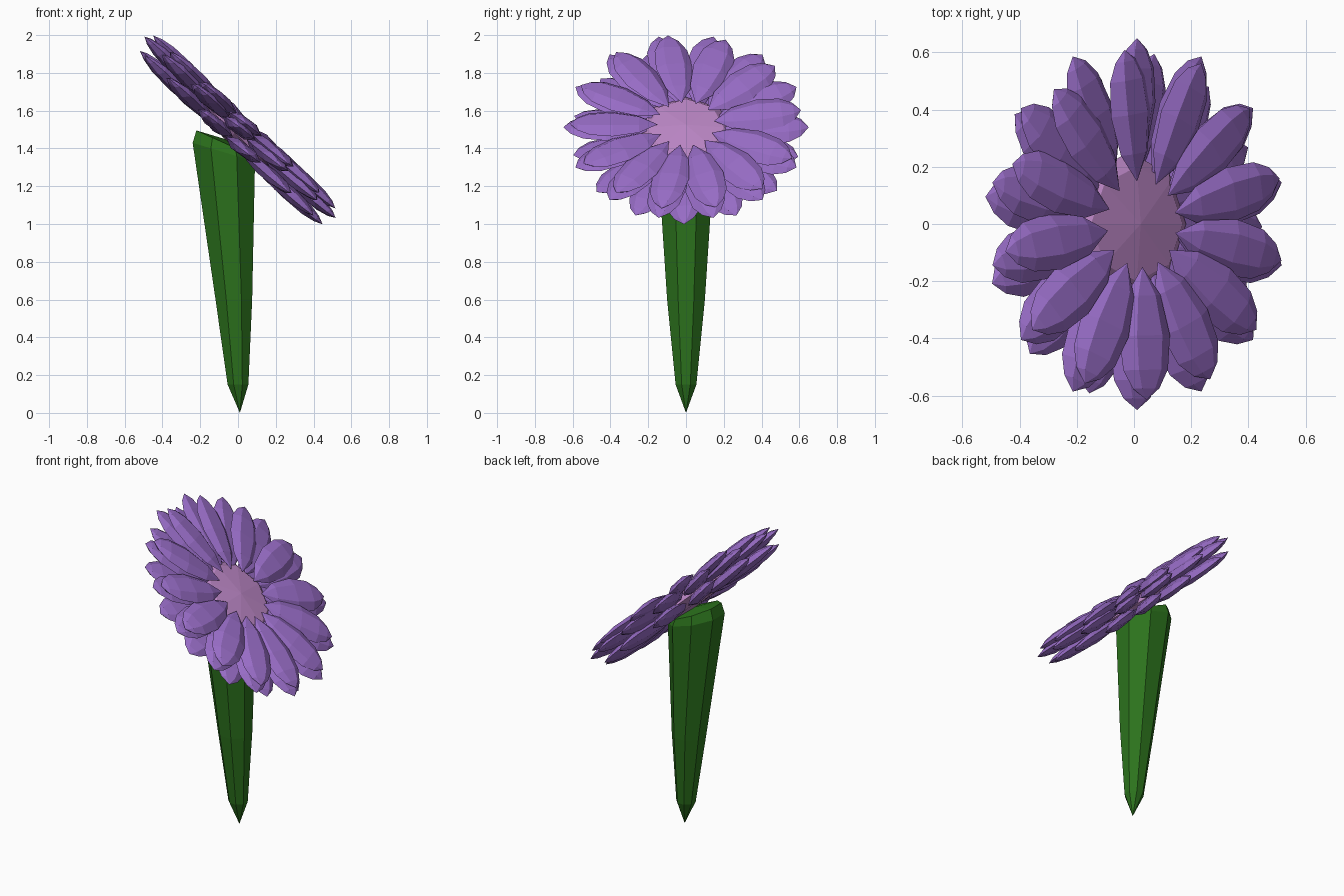
import bpy, bmesh, math
from mathutils import Matrix, Vector

if "Cube" in bpy.data.objects:
    bpy.data.objects.remove(bpy.data.objects["Cube"])


def material(name, rgb):
    m = bpy.data.materials.new(name)
    m.diffuse_color = (*rgb, 1)
    m.use_nodes = True
    m.node_tree.nodes["Principled BSDF"].inputs["Base Color"].default_value = m.diffuse_color
    return m


purple = material("petal_purple", (0.31, 0.15, 0.56))
pink = material("centre_pink", (0.5, 0.24, 0.56))
green = material("stem_green", (0.025, 0.17, 0.012))


def loft(bm, start, rings, end, mat=Matrix()):
    """Skin a closed, flat-faced form from a start point through rings to an end point."""
    a = bm.verts.new(mat @ Vector(start))
    rows = [[bm.verts.new(mat @ Vector(p)) for p in r] for r in rings]
    b = bm.verts.new(mat @ Vector(end))
    n = len(rows[0])
    for i in range(n):
        j = (i + 1) % n
        bm.faces.new((a, rows[0][j], rows[0][i]))
        for r, s in zip(rows, rows[1:]):
            bm.faces.new((r[i], r[j], s[j], s[i]))
        bm.faces.new((b, rows[-1][i], rows[-1][j]))


def finish(bm, name, mat):
    bmesh.ops.recalc_face_normals(bm, faces=bm.faces)
    me = bpy.data.meshes.new(name)
    bm.to_mesh(me)
    bm.free()
    me.materials.append(mat)
    ob = bpy.data.objects.new(name, me)
    bpy.context.collection.objects.link(ob)
    return ob


# Flower head frame: local x runs down the slope (slightly stretched), local z is the face normal
HEAD = (Matrix.Translation((0.003, 0, 1.504)) @ Matrix.Rotation(math.radians(43.5), 4, 'Y')
        @ Matrix.Diagonal((1.1, 1, 1, 1)))

# One petal: (position along length, half width, half thickness)
PETAL = [(0.1, 0.068, 0.026), (0.24, 0.1, 0.037), (0.36, 0.088, 0.032), (0.425, 0.052, 0.018)]


def petal_layer(name, angles, inner, height, droop):
    bm = bmesh.new()
    for a in angles:
        m = (HEAD @ Matrix.Rotation(math.radians(a), 4, 'Z')
             @ Matrix.Translation((inner, 0, height))
             @ Matrix.Rotation(math.radians(droop), 4, 'Y') @ Matrix.Rotation(0.14, 4, 'X'))
        rings = [[(x, w * math.cos(t), h * math.sin(t))
                  for t in (i * math.tau / 6 for i in range(6))] for x, w, h in PETAL]
        loft(bm, (0, 0, 0), rings, (0.465, 0, 0), m)
    return finish(bm, name, purple)


# Three overlapping petal layers; the front one is slightly irregular
FRONT = [15, 41, 66, 98, 130, 160, -171, -143, -115, -89, -62, -37, -12]
petal_layer("upper_petals", FRONT, 0.15, 0.035, -1.5)
petal_layer("middle_petals", [90 + k * 360 / 14 for k in range(14)], 0.185, -0.005, -2)
petal_layer("lower_petals", [a + 11 for a in FRONT], 0.145, -0.067, -0.8)

# Flower centre: flattened faceted dome between the petal layers
bm = bmesh.new()
rings = [[(r * math.cos(i * math.tau / 8), r * math.sin(i * math.tau / 8), z) for i in range(8)]
         for r, z in ((0.18, -0.08), (0.25, -0.03), (0.2, 0.01))]
loft(bm, (0, 0, -0.09), rings, (0, 0, 0.03), HEAD)
finish(bm, "flower_centre", pink)

# Stem: eight-sided taper, pointed at the foot, leaning back towards a sloped top
# (centre x, half width x, half width y, height, top slope)
STEM = [(0.0, 0.055, 0.055, 0.15, 0), (-0.022, 0.097, 0.1, 0.6, 0),
        (-0.075, 0.165, 0.15, 1.38, -0.3), (-0.075, 0.145, 0.135, 1.43, -0.45)]
bm = bmesh.new()
rings = []
for cx, wx, wy, z, slope in STEM:
    ring = []
    for i in range(8):
        t = (i + 0.5) * math.tau / 8
        x = wx * math.cos(t) / math.cos(math.pi / 8)
        ring.append((cx + x, wy * math.sin(t) / math.cos(math.pi / 8), z + slope * x))
    rings.append(ring)
loft(bm, (0.01, 0, 0), rings, (-0.07, 0, 1.45))
finish(bm, "stem", green)
